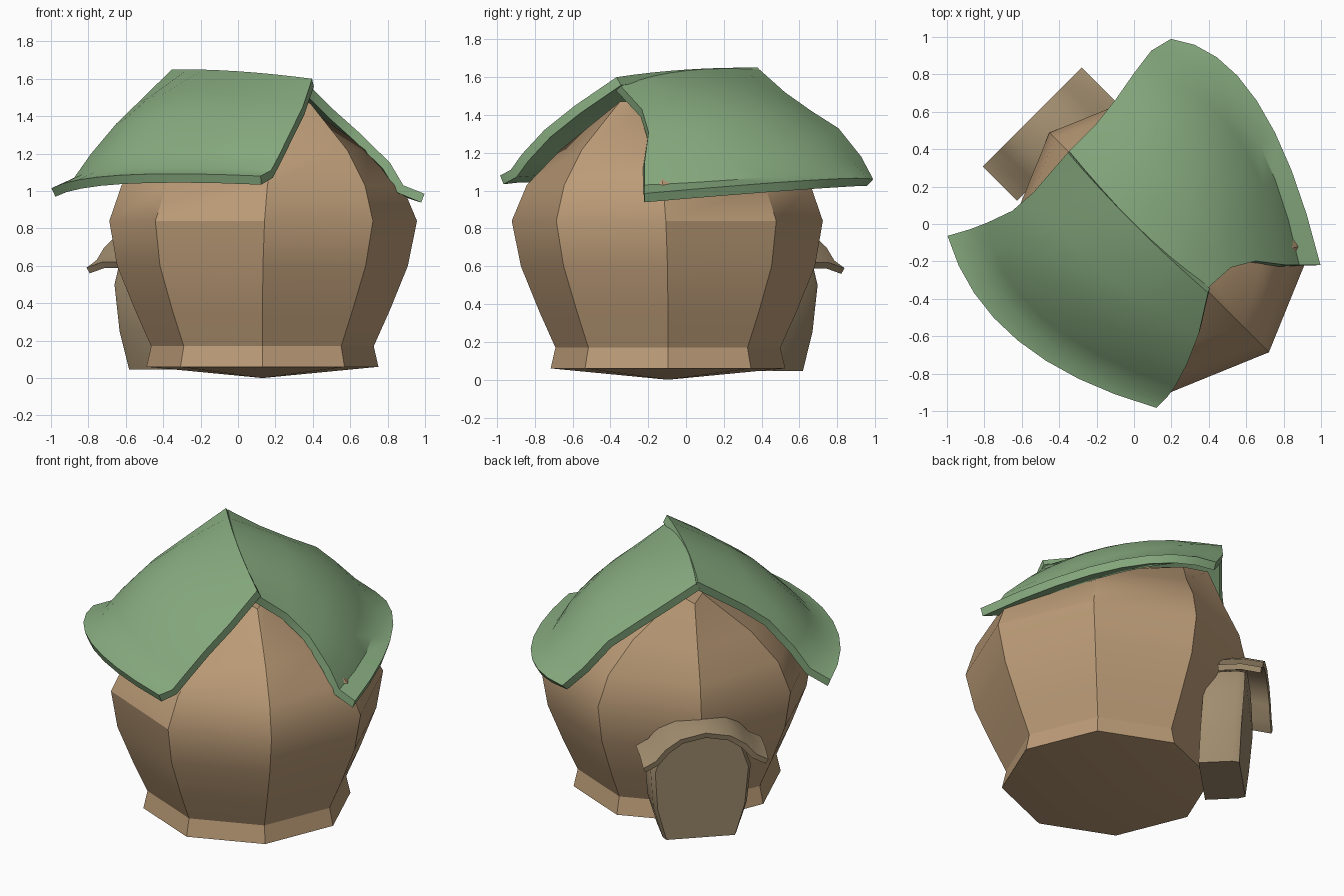
import bpy, bmesh, math
from mathutils import Matrix, Vector

if "Cube" in bpy.data.objects:
    bpy.data.objects.remove(bpy.data.objects["Cube"])

# Everything is laid out with the ridge along y and the door at +y, then turned 45 degrees
TURN = Matrix.Rotation(math.radians(45), 4, 'Z')


def material(name, rgb):
    m = bpy.data.materials.new(name)
    m.diffuse_color = (*rgb, 1)
    m.use_nodes = True
    m.node_tree.nodes["Principled BSDF"].inputs["Base Color"].default_value = m.diffuse_color
    return m


GREEN = material("roof_green", (0.25, 0.42, 0.22))
WOOD = material("wall_wood", (0.50, 0.33, 0.185))
DARK = material("door_wood", (0.36, 0.27, 0.16))


def finish(bm, name, mat, thickness=0, up=False, angle=32):
    bmesh.ops.recalc_face_normals(bm, faces=bm.faces)
    bm.normal_update()
    if up and sum(f.normal.z for f in bm.faces) < 0:
        bmesh.ops.reverse_faces(bm, faces=bm.faces)
    bm.transform(TURN)
    me = bpy.data.meshes.new(name)
    bm.to_mesh(me)
    bm.free()
    me.materials.append(mat)
    ob = bpy.data.objects.new(name, me)
    bpy.context.collection.objects.link(ob)
    bpy.ops.object.select_all(action='DESELECT')
    bpy.context.view_layer.objects.active = ob
    ob.select_set(True)
    if thickness:
        s = ob.modifiers.new("thickness", 'SOLIDIFY')
        s.thickness, s.offset = thickness, -1
        bpy.ops.object.modifier_apply(modifier=s.name)
    bpy.ops.object.shade_smooth_by_angle(angle=math.radians(angle))
    return ob


def skin(bm, rows, closed=False):
    vs = [[bm.verts.new(p) for p in r] for r in rows]
    n = len(rows[0])
    for a, b in zip(vs, vs[1:]):
        for i in range(n if closed else n - 1):
            j = (i + 1) % n
            bm.faces.new((a[i], a[j], b[j], b[i]))
    return vs


# Body: octagonal rings (z, x radius, y radius, y centre), closing to a gable
rings = [(0.06, 0.62, 0.62, -0.16), (0.17, 0.595, 0.595, -0.16), (0.36, 0.68, 0.68, -0.16),
         (0.60, 0.775, 0.78, -0.16), (0.84, 0.815, 0.83, -0.165), (1.03, 0.72, 0.78, -0.155),
         (1.22, 0.50, 0.67, -0.13), (1.47, 0.10, 0.48, -0.04)]
bm = bmesh.new()
rows = [[(0.025 + rx * math.cos(k * math.pi / 4), cy + ry * math.sin(k * math.pi / 4), z)
         for k in range(8)] for z, rx, ry, cy in rings]
vs = skin(bm, rows, closed=True)
bm.faces.new(vs[-1])
tip = bm.verts.new((0.025, -0.16, 0))
for k in range(8):
    bm.faces.new((vs[0][k], vs[0][(k + 1) % 8], tip))
finish(bm, "body", WOOD, angle=33)


# Roof halves: sheet blended from front edge, middle profile and back edge
def roof_half(name, front, middle, back, steps=8):
    bm = bmesh.new()
    rows = []
    for f, m, b in zip(front, middle, back):
        f, m, b = Vector(f), Vector(m), Vector(b)
        row = []
        for i in range(steps + 1):
            t = i / steps
            row.append(f * (2 * (t - .5) * (t - 1)) + m * (4 * t * (1 - t)) + b * (2 * t * (t - .5)))
        rows.append(row)
    skin(bm, rows)
    finish(bm, name, GREEN, thickness=0.05, up=True, angle=40)


roof_half("roof_right",
          [(0.01, -.52, 1.57), (.20, -.53, 1.43), (.32, -.60, 1.31), (.42, -.73, 1.15), (.47, -.78, 1.03), (.55, -.86, .985)],
          [(0, 0, 1.635), (.30, 0, 1.53), (.54, 0, 1.39), (.73, 0, 1.21), (.82, 0, 1.09), (.93, 0, 1.055)],
          [(0.03, .52, 1.64), (.22, .52, 1.52), (.40, .54, 1.42), (.57, .57, 1.33), (.72, .59, 1.18), (.84, .56, 1.06)])
roof_half("roof_left",
          [(0.02, -.54, 1.60), (-.17, -.66, 1.45), (-.33, -.73, 1.32), (-.46, -.77, 1.19), (-.53, -.78, 1.11), (-.61, -.78, 1.08)],
          [(0, 0, 1.64), (-.30, 0, 1.53), (-.52, 0, 1.39), (-.70, 0, 1.21), (-.78, 0, 1.12), (-.88, 0, 1.085)],
          [(0.02, .52, 1.65), (-.26, .50, 1.47), (-.41, .51, 1.36), (-.55, .56, 1.20), (-.64, .60, 1.07), (-.75, .66, 1.015)])

# Door: tapered slab with arched top and a bevelled front
half = [(.22, .045), (.28, .25), (.30, .50), (.25, .64), (.12, .72)]
outline = half + [(-x, z) for x, z in reversed(half)]
bm = bmesh.new()
rows = [[(0.025 + x * s, y + .04 * min(z, .5) / .5, z) for x, z in outline]
        for y, s in ((.40, 1), (.60, 1), (.64, .93))]
vs = skin(bm, rows, closed=True)
bm.faces.new(vs[0])
bm.faces.new(vs[-1])
finish(bm, "door", DARK, angle=25)

# Door hood: arched canopy with flared ends
arch = [(.375, .59), (.30, .63), (.24, .70), (.15, .76), (0, .79)]
arch = arch + [(-x, z) for x, z in reversed(arch[:-1])]
bm = bmesh.new()
skin(bm, [[(0.02 + x, y, z + dz) for x, z in arch] for y, dz in ((.53, .03), (.67, .03), (.79, 0))])
finish(bm, "door_hood", DARK, thickness=0.035, up=True, angle=45)
